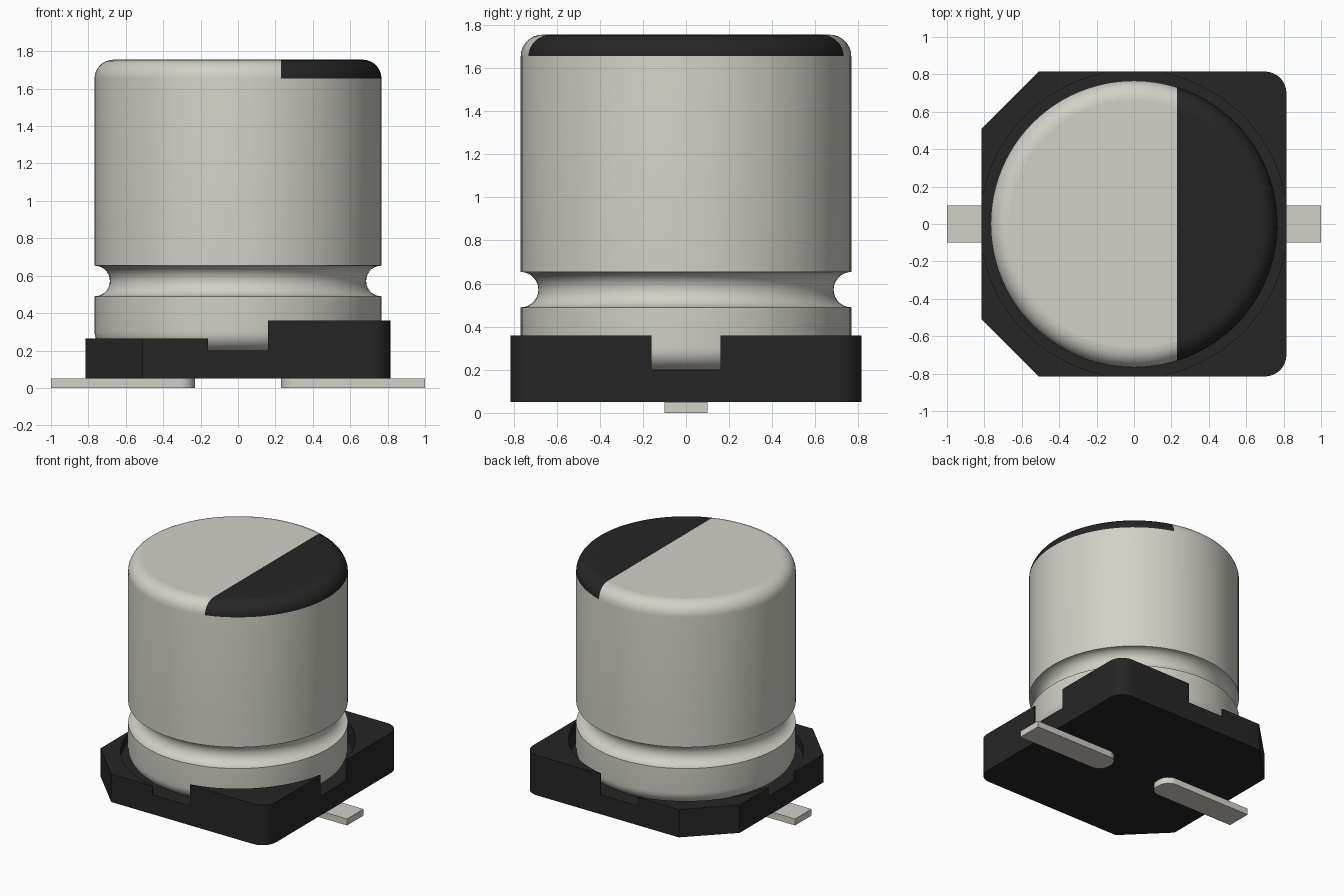
import bpy
import bmesh
import math
from mathutils import Vector

if "Cube" in bpy.data.objects:
    bpy.data.objects.remove(bpy.data.objects["Cube"], do_unlink=True)


def make_material(name, color):
    m = bpy.data.materials.new(name)
    m.use_nodes = True
    m.diffuse_color = color
    bsdf = m.node_tree.nodes["Principled BSDF"]
    bsdf.inputs["Base Color"].default_value = color
    bsdf.inputs["Roughness"].default_value = 0.6
    return m


METAL = make_material("pale metal", (0.645, 0.637, 0.571, 1))
BLACK = make_material("black plastic", (0.0192, 0.0187, 0.0187, 1))


def arc(cx, cy, r, a0, a1, n):
    """Points on an arc, angles in degrees."""
    angles = [math.radians(a0 + (a1 - a0) * i / n) for i in range(n + 1)]
    return [(cx + r * math.cos(a), cy + r * math.sin(a)) for a in angles]


def prism(bm, outline, z0, z1, bottom=True):
    """Extrude a flat outline from z0 to z1."""
    face = bm.faces.new([bm.verts.new((x, y, z0)) for x, y in outline])
    new = bmesh.ops.extrude_face_region(bm, geom=[face], use_keep_orig=True)["geom"]
    bmesh.ops.translate(bm, vec=(0, 0, z1 - z0),
                        verts=[g for g in new if isinstance(g, bmesh.types.BMVert)])
    bmesh.ops.recalc_face_normals(bm, faces=bm.faces)
    if not bottom:
        bm.faces.remove(face)


def finish(name, bm, materials, angle=30):
    mesh = bpy.data.meshes.new(name)
    bm.to_mesh(mesh)
    bm.free()
    for m in materials:
        mesh.materials.append(m)
    ob = bpy.data.objects.new(name, mesh)
    bpy.context.collection.objects.link(ob)
    bpy.ops.object.select_all(action='DESELECT')
    ob.select_set(True)
    bpy.context.view_layer.objects.active = ob
    bpy.ops.object.shade_smooth_by_angle(angle=math.radians(angle))
    return ob


# Can: revolved profile with rounded ends and a crimp groove
R, TOP, FILLET, FLOOR = 0.767, 1.755, 0.10, 0.20
SHOULDER = TOP - FILLET
profile = [(0, FLOOR)]
profile += arc(R - FILLET, FLOOR + FILLET, FILLET, -90, 0, 8)
profile += arc(R, 0.572, 0.082, 270, 90, 14)
profile += arc(R - FILLET, SHOULDER, FILLET, 0, 90, 8)
profile += [(0, TOP)]

bm = bmesh.new()
verts = [bm.verts.new((r, 0, z)) for r, z in profile]
edges = [bm.edges.new(pair) for pair in zip(verts, verts[1:])]
bmesh.ops.spin(bm, geom=verts + edges, cent=(0, 0, 0), axis=(0, 0, 1),
               angle=math.tau, steps=96)
bmesh.ops.remove_doubles(bm, verts=bm.verts, dist=1e-5)
bmesh.ops.recalc_face_normals(bm, faces=bm.faces)

# Polarity mark: cut the rounded top along a straight line and colour one side
MARK_X = 0.23
cap = [f for f in bm.faces if min(v.co.z for v in f.verts) > SHOULDER - 1e-4]
geom = set(cap)
for f in cap:
    geom.update(f.verts, f.edges)
bmesh.ops.bisect_plane(bm, geom=list(geom), dist=1e-5,
                       plane_co=Vector((MARK_X, 0, 0)), plane_no=Vector((1, 0, 0)))
for f in bm.faces:
    c = f.calc_center_median()
    f.material_index = int(c.z > SHOULDER and c.x > MARK_X)
can = finish("can", bm, [METAL, BLACK])
for p in can.data.polygons:
    if abs(p.normal.z) > 0.9999:
        p.use_smooth = False

# Base: floor plate with four raised corners around the round seat
HALF, SLOT, SEAT = 0.815, 0.16, 0.82
rounded = arc(HALF - 0.115, HALF - 0.115, 0.115, 0, 90, 8)
chamfered = [(HALF, 0.51), (0.51, HALF)]
slot_angle = math.degrees(math.asin(SLOT / SEAT))
seat_arc = arc(0, 0, SEAT, 90 - slot_angle, slot_angle, 20)


def signed(points, sx, sy):
    return [(sx * x, sy * y) for x, y in points]


bm = bmesh.new()
plate = (signed(rounded, 1, 1) + signed(chamfered[::-1], -1, 1)
         + signed(chamfered, -1, -1) + signed(rounded[::-1], 1, -1))
prism(bm, plate, 0.05, FLOOR)
for sx, corner, height in ((1, rounded, 0.36), (-1, chamfered, 0.265)):
    for sy in (1, -1):
        outline = [(HALF, SLOT)] + corner + [(SLOT, HALF)] + seat_arc
        prism(bm, signed(outline, sx, sy), FLOOR, height, bottom=False)
finish("base", bm, [BLACK])

# Leads: flat strips with a rounded inner end
for name, sx in (("left_lead", 1), ("right_lead", -1)):
    bm = bmesh.new()
    strip = ([(1.0, -0.1), (1.0, 0.1)] + arc(0.315, 0.015, 0.085, 90, 180, 8)
             + arc(0.315, -0.015, 0.085, 180, 270, 8))
    prism(bm, signed(strip, sx, 1), 0, 0.05)
    finish(name, bm, [METAL])
